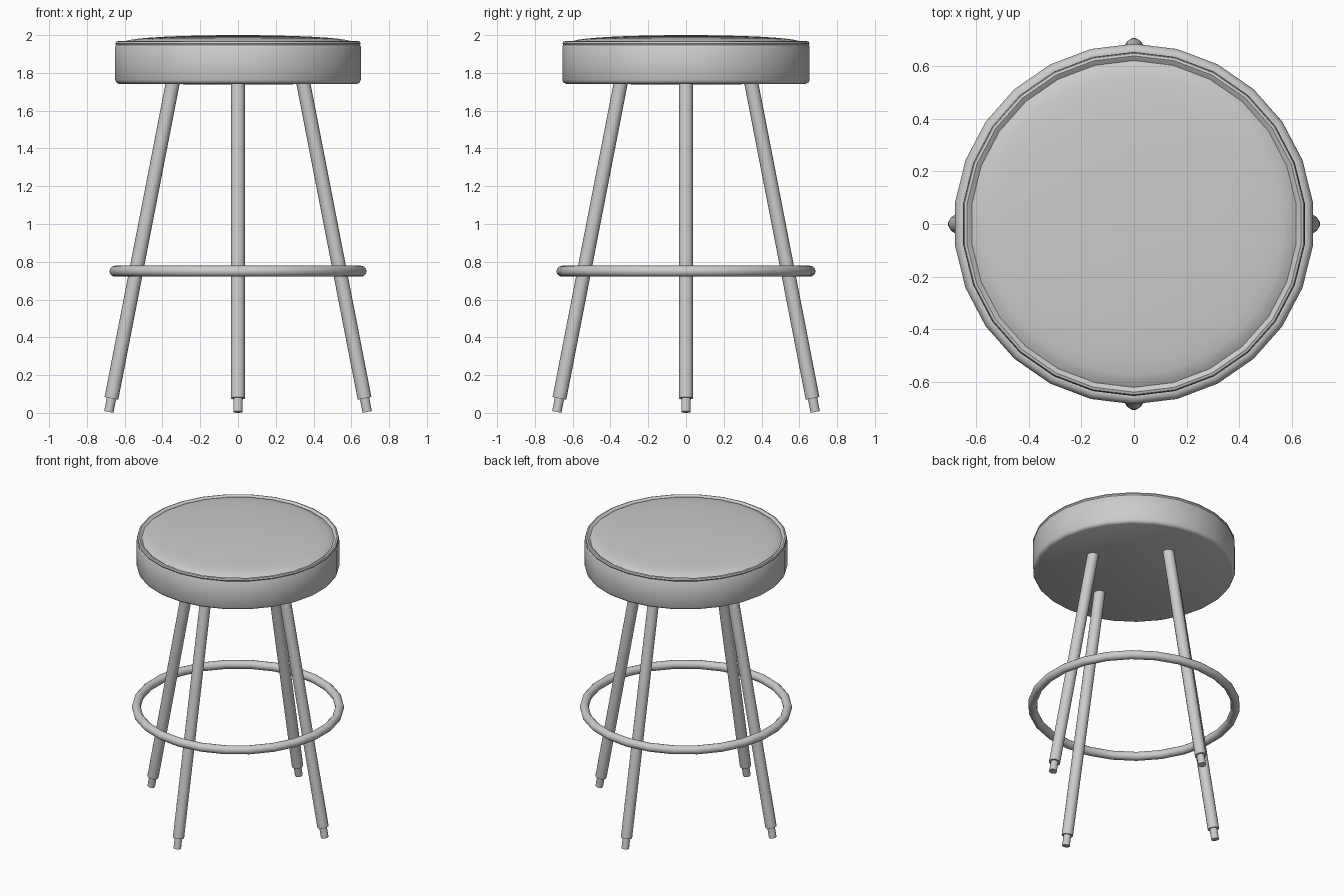
import bpy
import bmesh
from math import cos, sin, pi, radians
from mathutils import Vector

cube = bpy.data.objects.get("Cube")
if cube:
    bpy.data.objects.remove(cube, do_unlink=True)

grey = bpy.data.materials.new("plain grey")
grey.use_nodes = True
grey.diffuse_color = (0.6, 0.6, 0.6, 1)
grey.node_tree.nodes["Principled BSDF"].inputs["Base Color"].default_value = (0.6, 0.6, 0.6, 1)

SIDES = 26


def finish(obj, angle=40):
    obj.data.materials.append(grey)
    bpy.ops.object.select_all(action="DESELECT")
    obj.select_set(True)
    bpy.context.view_layer.objects.active = obj
    bpy.ops.object.shade_smooth_by_angle(angle=radians(angle))


def lathe(name, profile, sides, closed=False):
    """Revolve (radius, height) points around z, with a corner on the y axis."""
    bm = bmesh.new()
    verts = [bm.verts.new((0, -r, z)) for r, z in profile]
    pairs = list(zip(verts, verts[1:]))
    if closed:
        pairs.append((verts[-1], verts[0]))
    edges = [bm.edges.new(p) for p in pairs]
    bmesh.ops.spin(bm, geom=verts + edges, cent=(0, 0, 0), axis=(0, 0, 1),
                   angle=2 * pi, steps=sides)
    bmesh.ops.remove_doubles(bm, verts=bm.verts, dist=0.0001)
    bmesh.ops.recalc_face_normals(bm, faces=bm.faces)
    mesh = bpy.data.meshes.new(name)
    bm.to_mesh(mesh)
    bm.free()
    obj = bpy.data.objects.new(name, mesh)
    bpy.context.collection.objects.link(obj)
    finish(obj)
    return obj


def rod(name, start, end, radius):
    axis = end - start
    bpy.ops.mesh.primitive_cylinder_add(
        vertices=16, radius=radius, depth=axis.length, location=(start + end) / 2,
        rotation=axis.to_track_quat("Z", "Y").to_euler())
    obj = bpy.context.object
    obj.name = name
    finish(obj)


# Seat drum with a rounded lower edge, rolled piping and a shallow domed pad
seat = [(0, 1.738), (0.635, 1.742), (0.648, 1.748), (0.655, 1.762),
        (0.655, 1.94), (0.65, 1.947), (0.654, 1.955), (0.65, 1.965),
        (0.64, 1.968), (0.63, 1.962), (0.622, 1.956)]
seat += [(0.61 * cos(t), 1.96 + 0.04 * sin(t) ** 0.9)
         for t in (radians(10 + 10 * i) for i in range(8))]
seat.append((0, 2.0))
lathe("seat", seat, SIDES)

# Foot ring
tube = [(0.657 + 0.029 * cos(2 * pi * i / 12), 0.75 + 0.029 * sin(2 * pi * i / 12))
        for i in range(12)]
lathe("foot_ring", tube, SIDES, closed=True)

# Four splayed legs, each with a narrower foot
for name, x, y in (("left", 1, 0), ("right", -1, 0), ("front", 0, -1), ("back", 0, 1)):
    out = Vector((x, y, 0))
    top = out * 0.343 + Vector((0, 0, 1.76))
    ankle = out * 0.67 + Vector((0, 0, 0.077))
    sole = out * 0.684 + Vector((0, 0, 0.005))
    rod(name + "_leg", ankle, top, 0.037)
    rod(name + "_foot", sole, ankle.lerp(top, 0.01), 0.025)
